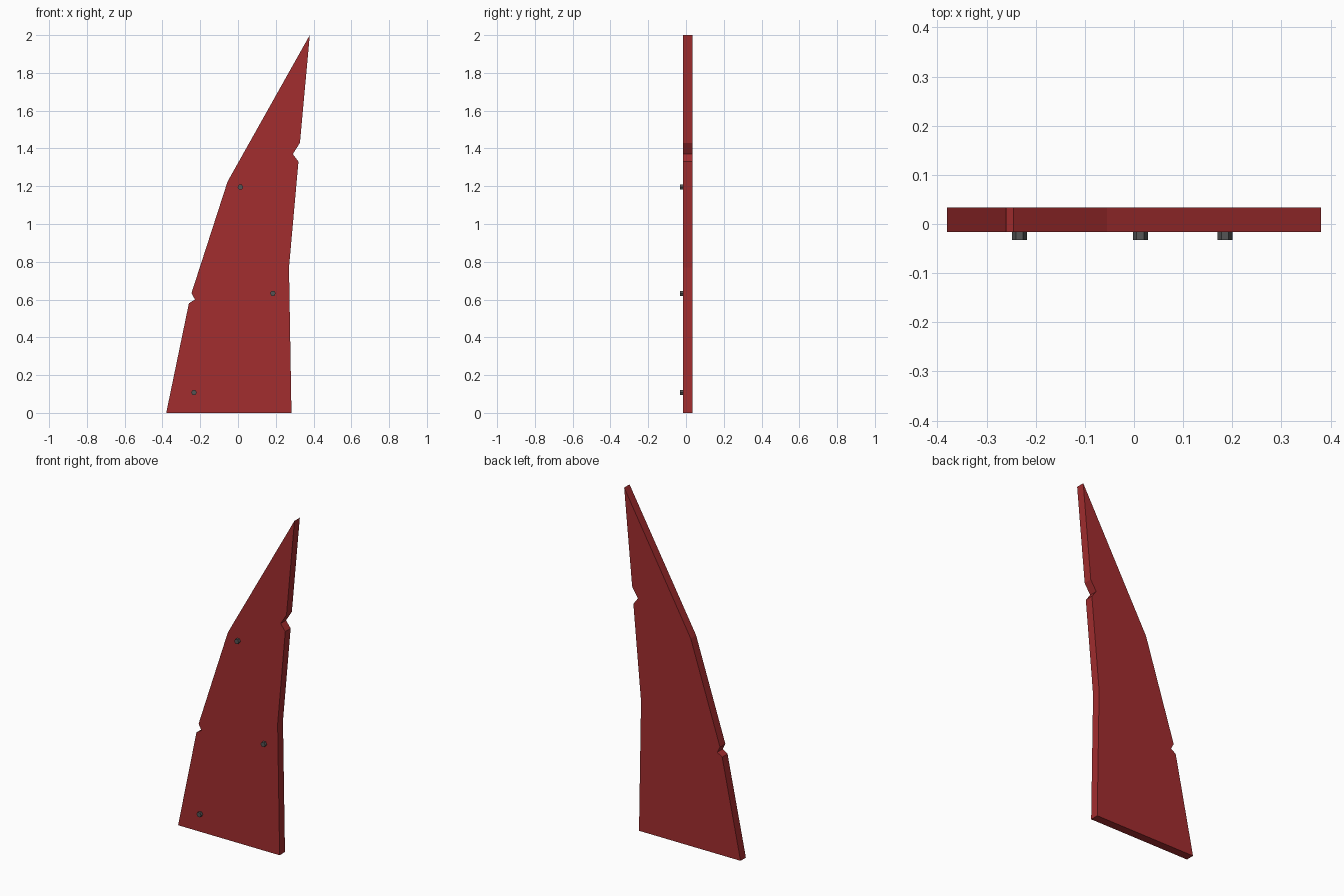
import bpy, bmesh
from math import cos, sin, tau

cube = bpy.data.objects.get("Cube")
if cube:
    bpy.data.objects.remove(cube, do_unlink=True)


def material(name, rgb):
    mat = bpy.data.materials.new(name)
    mat.use_nodes = True
    mat.diffuse_color = (*rgb, 1)
    mat.node_tree.nodes["Principled BSDF"].inputs["Base Color"].default_value = (*rgb, 1)
    return mat


def extrude_profile(name, outline, y_front, y_back, mat):
    """Flat-sided solid from an outline in the x-z plane."""
    bm = bmesh.new()
    face = bm.faces.new([bm.verts.new((x, y_front, z)) for x, z in outline])
    moved = bmesh.ops.extrude_face_region(bm, geom=[face])["geom"]
    verts = [v for v in moved if isinstance(v, bmesh.types.BMVert)]
    bmesh.ops.translate(bm, verts=verts, vec=(0, y_back - y_front, 0))
    bmesh.ops.recalc_face_normals(bm, faces=bm.faces)
    mesh = bpy.data.meshes.new(name)
    bm.to_mesh(mesh)
    bm.free()
    mesh.materials.append(mat)
    obj = bpy.data.objects.new(name, mesh)
    bpy.context.collection.objects.link(obj)
    return obj


red = material("dark_red", (0.36, 0.026, 0.028))
grey = material("dark_grey", (0.09, 0.09, 0.09))

FRONT, BACK, PEG_FRONT = -0.016, 0.034, -0.033

# Tapered panel with a small notch in each edge
panel_outline = [
    (-0.38, 0), (0.283, 0), (0.27, 0.77), (0.32, 1.33), (0.29, 1.37),
    (0.328, 1.43), (0.38, 2), (-0.055, 1.225), (-0.246, 0.635),
    (-0.228, 0.6), (-0.26, 0.58),
]
extrude_profile("panel", panel_outline, FRONT, BACK, red)

# Small hexagonal pegs on the front
pegs = {"lower_peg": (-0.233, 0.107), "middle_peg": (0.185, 0.633), "upper_peg": (0.013, 1.195)}
for name, (cx, cz) in pegs.items():
    ring = [(cx + 0.015 * cos(tau * i / 6), cz + 0.015 * sin(tau * i / 6)) for i in range(6)]
    extrude_profile(name, ring, PEG_FRONT, FRONT, grey)
